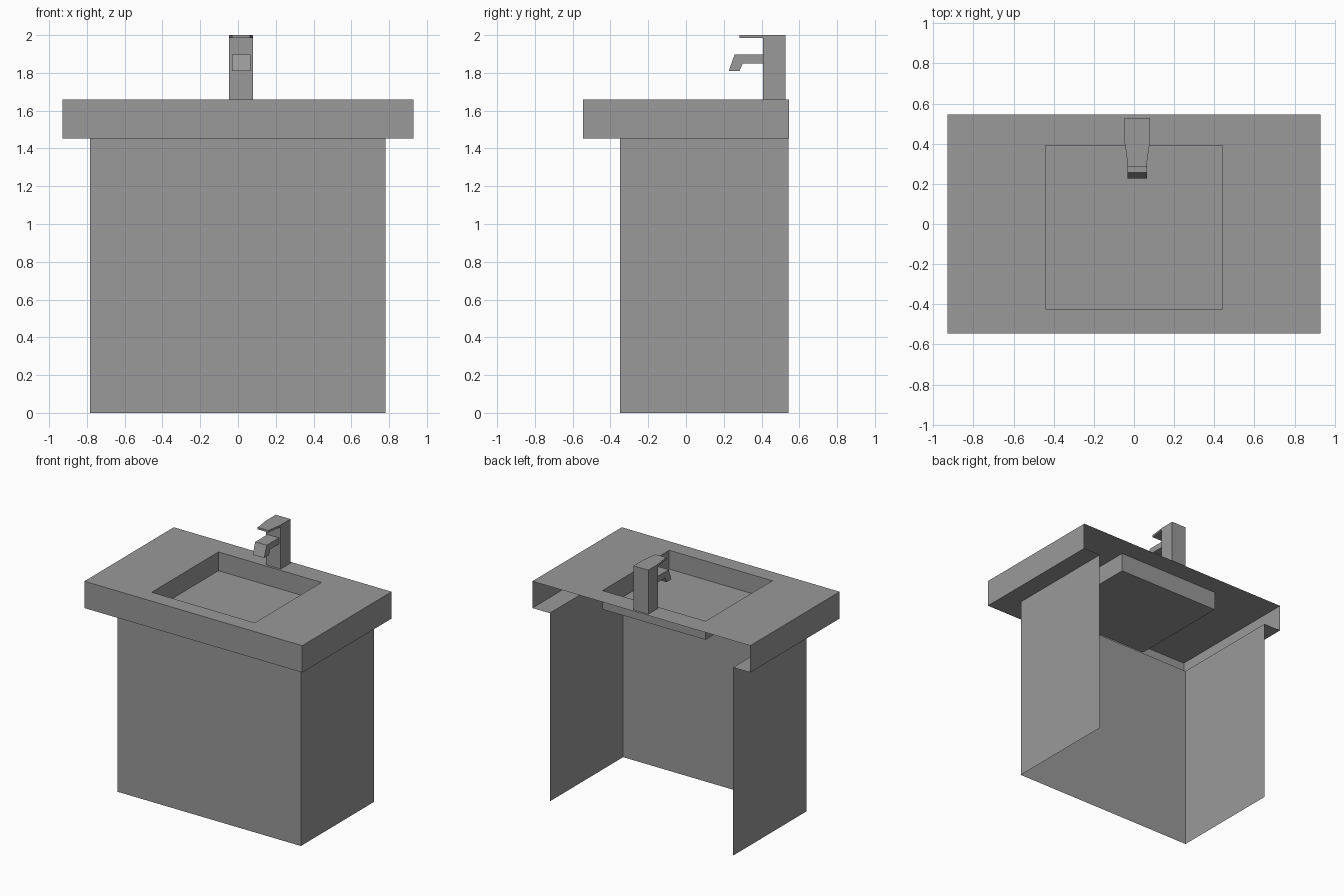
import bpy, bmesh

if "Cube" in bpy.data.objects:
    bpy.data.objects.remove(bpy.data.objects["Cube"])

# Dark grey finish shared by all parts
grey = bpy.data.materials.new("dark_grey")
grey.diffuse_color = (0.32, 0.32, 0.32, 1)
grey.use_nodes = True
grey.node_tree.nodes["Principled BSDF"].inputs["Base Color"].default_value = grey.diffuse_color


def make_object(name, bm):
    bmesh.ops.remove_doubles(bm, verts=bm.verts, dist=1e-5)
    mesh = bpy.data.meshes.new(name)
    bm.to_mesh(mesh)
    bm.free()
    mesh.materials.append(grey)
    obj = bpy.data.objects.new(name, mesh)
    bpy.context.collection.objects.link(obj)
    return obj


def loft(bm, loops, closed=True, cap_start=False, cap_end=False):
    """Bridge successive point loops with quads."""
    rings = [[bm.verts.new(p) for p in loop] for loop in loops]
    n = len(rings[0])
    for a, b in zip(rings, rings[1:]):
        for i in range(n if closed else n - 1):
            j = (i + 1) % n
            bm.faces.new((a[i], a[j], b[j], b[i]))
    if cap_start:
        bm.faces.new(rings[0][::-1])
    if cap_end:
        bm.faces.new(rings[-1])


def rect(x0, x1, y0, y1, z):
    """Back-left, front-left, front-right, back-right (open at the back if not closed)."""
    return [(x0, y1, z), (x0, y0, z), (x1, y0, z), (x1, y1, z)]


TOP, UNDER, BASIN = 1.66, 1.453, 1.515
CAB = (-0.783, 0.782, -0.35, 0.543)
SLAB = (-0.93, 0.93, -0.545, 0.545)
BOWL = (-0.44, 0.44, -0.424, 0.39)

# Cabinet: thin front and side panels, open back
bm = bmesh.new()
loft(bm, [rect(*CAB, 0), rect(*CAB, UNDER)], closed=False)
make_object("cabinet", bm)

# Countertop shell: underside lip and apron (open back), then top and sunken basin
bm = bmesh.new()
lip = rect(CAB[0], CAB[1], CAB[2], SLAB[3], UNDER)
loft(bm, [lip, rect(*SLAB, UNDER), rect(*SLAB, TOP)], closed=False)
loft(bm, [rect(*SLAB, TOP), rect(*BOWL, TOP), rect(*BOWL, BASIN)], cap_end=True)
make_object("countertop_with_basin", bm)

# Tap body
CX = 0.016
bm = bmesh.new()
body = (CX - 0.063, CX + 0.063, 0.408, 0.527)
loft(bm, [rect(*body, TOP), rect(*body, 1.985)])
make_object("tap_body", bm)

# Tap lever: thin tapering plate on top of the body
half = [(0.063, 0.527), (0.063, 0.408), (0.056, 0.36), (0.049, 0.31), (0.047, 0.283)]
outline = [(CX - w, y) for w, y in half] + [(CX + w, y) for w, y in reversed(half)]
bm = bmesh.new()
loft(bm, [[(x, y, z) for x, y in outline] for z in (1.985, 2.0)],
     cap_start=True, cap_end=True)
make_object("tap_lever", bm)

# Tap spout: bent side profile extruded across x
profile = [(0.408, 1.897), (0.257, 1.897), (0.226, 1.81),
           (0.283, 1.81), (0.30, 1.85), (0.408, 1.85)]
bm = bmesh.new()
loft(bm, [[(x, y, z) for y, z in profile] for x in (CX - 0.049, CX + 0.049)],
     cap_start=True, cap_end=True)
bmesh.ops.recalc_face_normals(bm, faces=bm.faces)
make_object("tap_spout", bm)
